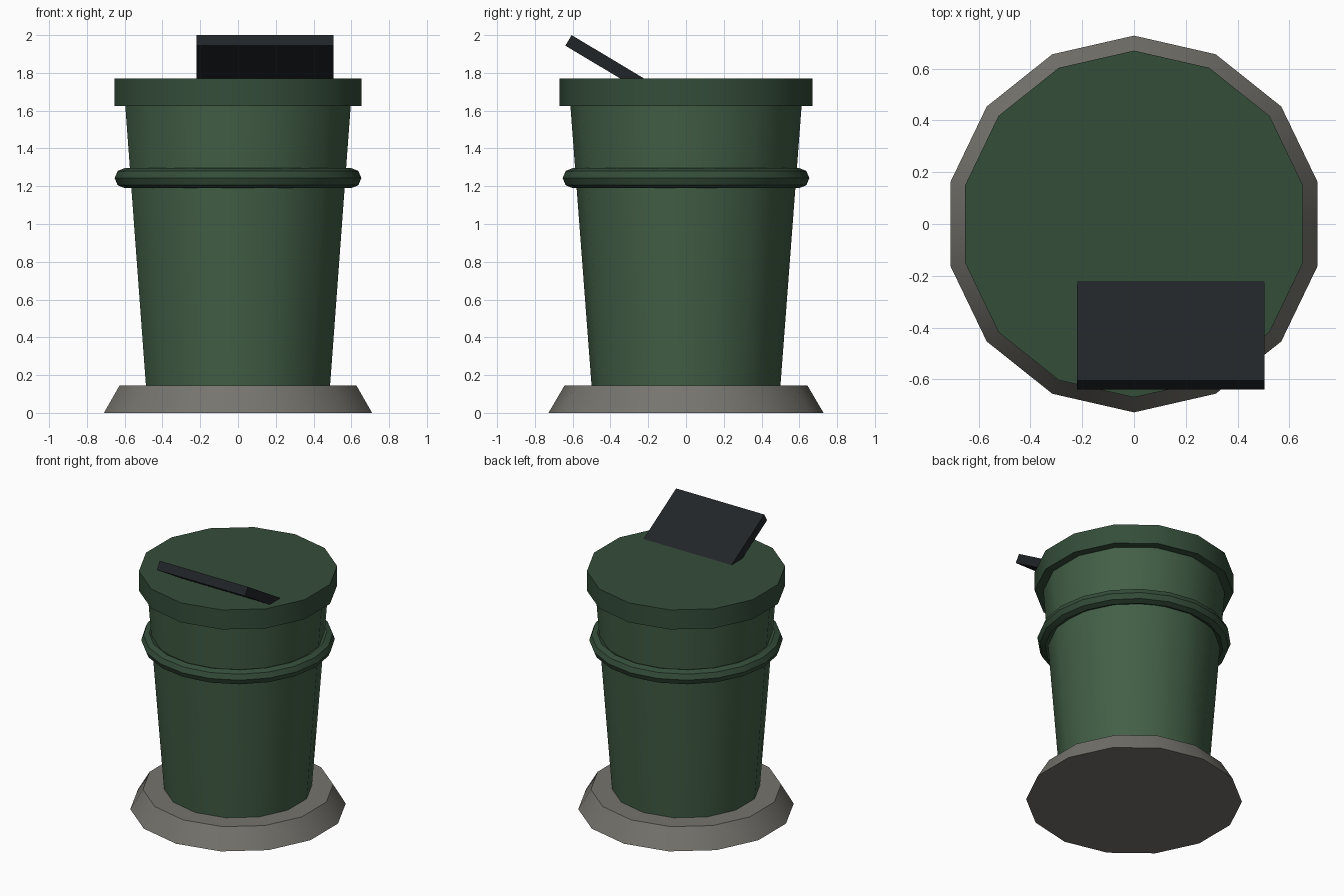
import bpy, math

if "Cube" in bpy.data.objects:
    bpy.data.objects.remove(bpy.data.objects["Cube"])


def material(name, rgb):
    m = bpy.data.materials.new(name)
    m.diffuse_color = (*rgb, 1)
    m.use_nodes = True
    m.node_tree.nodes["Principled BSDF"].inputs["Base Color"].default_value = m.diffuse_color
    return m


GREEN = material("green_paint", (0.055, 0.115, 0.062))
DARK_GREEN = material("dark_green_paint", (0.035, 0.075, 0.042))
STONE = material("grey_stone", (0.18, 0.175, 0.155))
BLACK = material("black_metal", (0.015, 0.018, 0.021))


def finish(name, mat, smooth=True):
    ob = bpy.context.object
    ob.name = ob.data.name = name
    ob.data.materials.append(mat)
    if smooth:
        bpy.ops.object.shade_smooth_by_angle(angle=math.radians(35))
    return ob


def drum(name, r_bottom, r_top, z0, z1, mat):
    # 14-sided tapered drum with a corner on the y axis
    bpy.ops.mesh.primitive_cone_add(vertices=14, radius1=r_bottom, radius2=r_top,
                                    depth=z1 - z0, location=(0, 0, (z0 + z1) / 2))
    return finish(name, mat)


# Flared foot, tapered bin and overhanging lid
drum("base", 0.728, 0.643, 0.0, 0.145, STONE)
drum("bin_body", 0.50, 0.612, 0.145, 1.625, GREEN)
drum("lid", 0.67, 0.67, 1.625, 1.77, DARK_GREEN)

# Rounded band around the body
bpy.ops.mesh.primitive_torus_add(major_segments=20, minor_segments=8,
                                 major_radius=0.60, minor_radius=0.053,
                                 location=(0, 0, 1.243))
finish("band", DARK_GREEN)
bpy.ops.object.shade_smooth()

# Tilted flap sunk into the lid, rising towards the front
tilt, length = math.radians(30.9), 0.5
bpy.ops.mesh.primitive_cube_add(
    size=1,
    location=(0.1425, -0.622 + length / 2 * math.cos(tilt), 1.972 - length / 2 * math.sin(tilt)),
    rotation=(-tilt, 0, 0))
bpy.context.object.scale = (0.725, length, 0.065)
finish("flap", BLACK, smooth=False)
